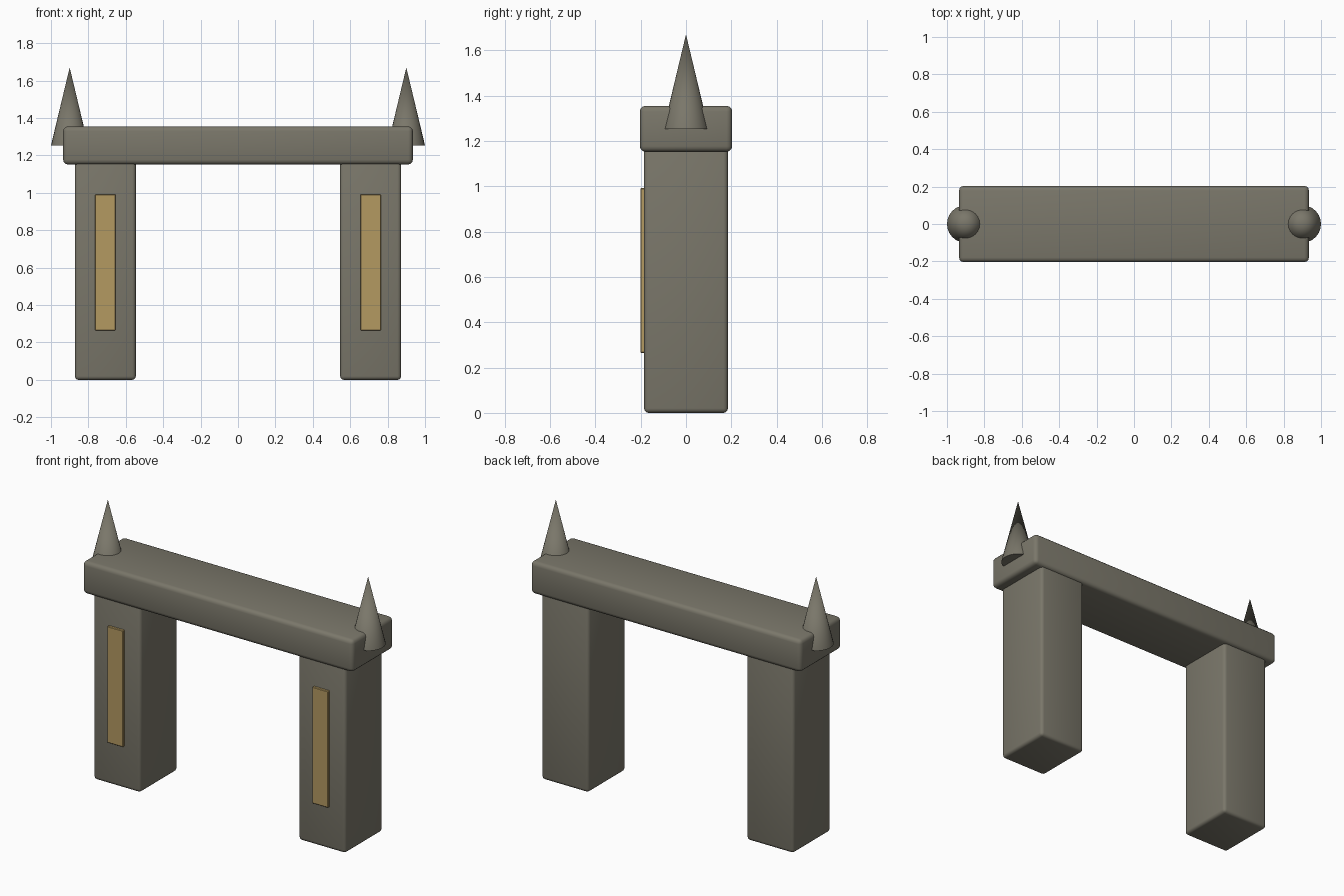
import bpy, math

if "Cube" in bpy.data.objects:
    bpy.data.objects.remove(bpy.data.objects["Cube"])


def material(name, color):
    m = bpy.data.materials.new(name)
    m.diffuse_color = (*color, 1)
    m.use_nodes = True
    m.node_tree.nodes["Principled BSDF"].inputs["Base Color"].default_value = m.diffuse_color
    return m


stone = material("grey stone", (0.195, 0.184, 0.144))
gold = material("dull gold", (0.456, 0.319, 0.12))


def box(name, x, y, z, mat, bevel, segments=3):
    """Rounded box spanning the (low, high) ranges on each axis."""
    ranges = (x, y, z)
    bpy.ops.mesh.primitive_cube_add(size=1, location=[(a + b) / 2 for a, b in ranges])
    ob = bpy.context.object
    ob.name = name
    ob.scale = [b - a for a, b in ranges]
    bpy.ops.object.transform_apply(location=False, rotation=False, scale=True)
    ob.data.materials.append(mat)
    mod = ob.modifiers.new("rounded edges", 'BEVEL')
    mod.width = bevel
    mod.segments = segments
    bpy.ops.object.modifier_apply(modifier=mod.name)
    bpy.ops.object.shade_smooth_by_angle(angle=math.radians(35))


# Crossbeam
box("lintel", (-0.935, 0.935), (-0.204, 0.204), (1.152, 1.355), stone, 0.025)

for side, label in ((-1, "left"), (1, "right")):
    cx = side * 0.709
    # Upright with a raised front panel
    box(label + "_pillar", (cx - 0.163, cx + 0.163), (-0.185, 0.185), (0, 1.18), stone, 0.02)
    box(label + "_panel", (cx - 0.055, cx + 0.055), (-0.201, -0.18), (0.265, 0.992), gold, 0.003, 1)

    # Spike half overhanging the end of the beam
    bpy.ops.mesh.primitive_cone_add(vertices=24, radius1=0.1, radius2=0, depth=0.417,
                                    location=(side * 0.9, 0, 1.253 + 0.417 / 2))
    spike = bpy.context.object
    spike.name = label + "_spike"
    spike.data.materials.append(stone)
    bpy.ops.object.shade_smooth_by_angle(angle=math.radians(35))
